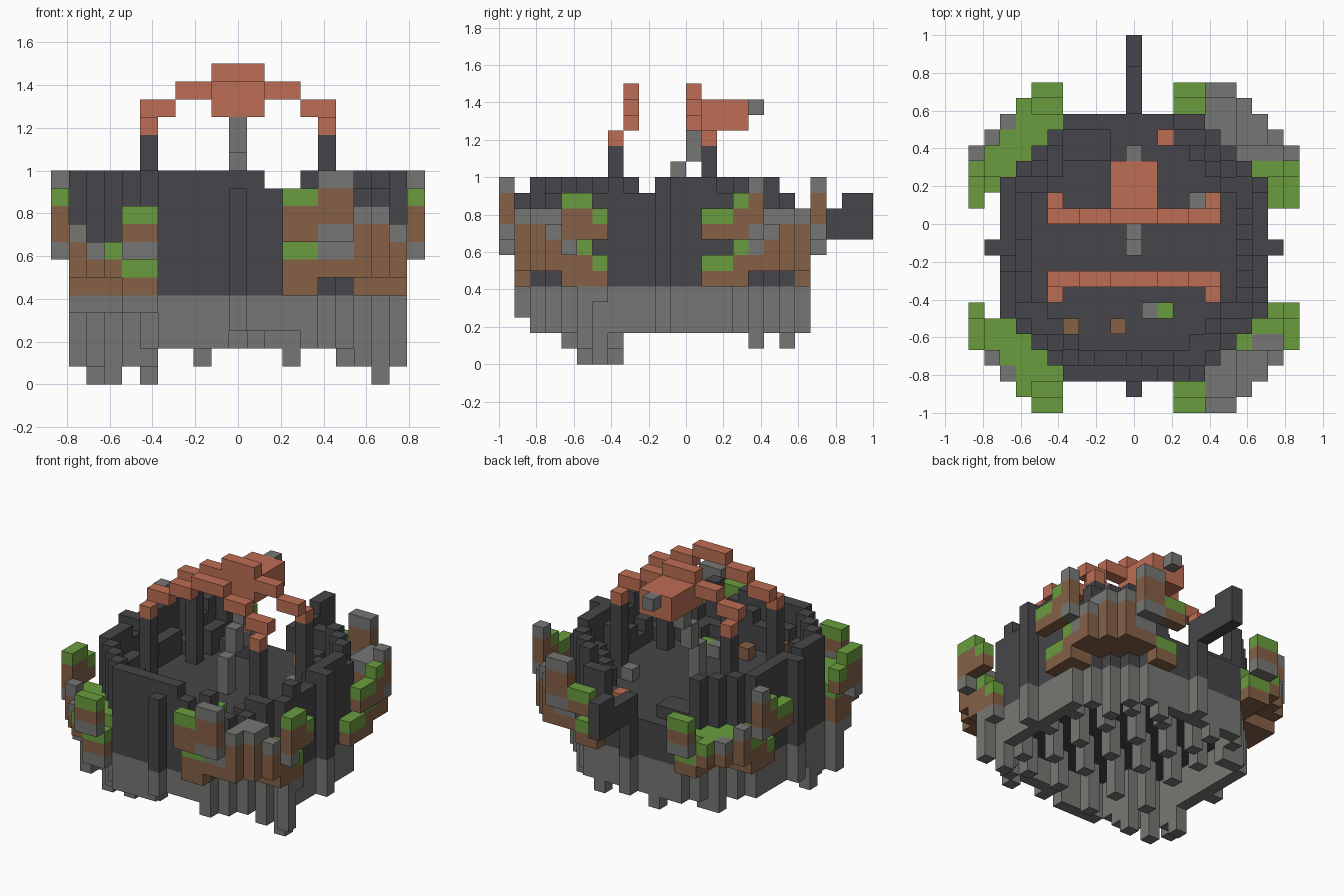
import bpy, bmesh, random
from mathutils import Vector

if "Cube" in bpy.data.objects:
    bpy.data.objects.remove(bpy.data.objects["Cube"])
random.seed(4)
U = 1 / 12  # block size

COLOURS = {
    "dark_stone": (0.062, 0.062, 0.069),
    "grey_stone": (0.183, 0.183, 0.173),
    "terracotta": (0.51, 0.155, 0.088),
    "brown_earth": (0.235, 0.118, 0.062),
    "green_grass": (0.142, 0.335, 0.05),
}
NAMES = list(COLOURS)
DARK, GREY, TERRA, BROWN, GREEN = range(len(NAMES))
materials = []
for name, rgb in COLOURS.items():
    m = bpy.data.materials.new(name)
    m.use_nodes = True
    m.diffuse_color = (*rgb, 1)
    bsdf = m.node_tree.nodes["Principled BSDF"]
    bsdf.inputs["Base Color"].default_value = (*rgb, 1)
    bsdf.inputs["Roughness"].default_value = 0.9
    materials.append(m)

parts = {}   # part name -> {cell: colour}
owner = {}   # cell -> part name


def fill(part, xs, ys, zs, colour):
    """Fill an inclusive range of blocks; the body centre is cell x=0, y=0."""
    for x in range(xs[0], xs[1] + 1):
        for y in range(ys[0], ys[1] + 1):
            for z in range(zs[0], zs[1] + 1):
                c = (x, y, z)
                if c not in owner:
                    owner[c] = part
                    parts.setdefault(part, {})[c] = colour


def column(part, x, y, lo, hi, colour):
    fill(part, (x, x), (y, y), (lo, hi), colour)


def in_disc(x, y):
    return x * x + y * y <= 80


def drop(x, y):
    """Lowest block of a hanging column."""
    if y == -8 and 0 <= x <= 3:
        return 3
    deep_x = x <= -5 or x >= 6 or x in (-2, 3)
    deep_y = -7 <= y <= -3 or y >= 6
    return 1 if deep_x and deep_y else 2


def wall_top(x, y):
    """Ragged wall height: lower at the front corner."""
    if x > 1 and y < -3:
        top = random.choice((9, 10, 11))
    else:
        top = random.choice((10, 11, 11, 11, 11, 11, 11))
    return min(top, 10) if x in (2, 3) or y == 8 else top


# Bowl: dark floor and ragged wall over a grey skirt with hanging columns
R = range(-8, 9)
for x in R:
    for y in R:
        if not in_disc(x, y):
            continue
        rim = not all(in_disc(x + dx, y + dy)
                      for dx, dy in ((1, 0), (-1, 0), (0, 1), (0, -1)))
        gap = -4 <= x <= 2 and y >= 6
        column("bowl_floor", x, y, 5, 7, DARK)
        if rim:
            if not gap:
                column("bowl_wall", x, y, 8, wall_top(x, y), DARK)
            column("skirt", x, y, drop(x, y) if random.random() < 0.6 else max(2, drop(x, y)),
                   4, GREY)
        else:
            if x * x + y * y > 46 and not gap:
                column("bowl_wall", x, y, 8, random.choice((8, 8, 9, 10)), DARK)
            if x % 3 == 1 and y % 3 == 0:
                column("hanging_columns", x, y, drop(x, y), 4, GREY)
fill("bowl_step", (-4, -2), (6, 7), (8, 8), DARK)

# Longest hanging columns
for x, y in ((-8, -3), (-7, -5), (-5, -5), (8, -4)):
    column("long_columns", x, y, 0, 4, GREY)

# Side and front buttresses
for x, y, lo in ((-9, 0, 2), (9, 0, 2), (0, -9, 3)):
    column("buttress", x, y, 5, 11 if x else 10, DARK)
    column("buttress", x, y, lo, 4, GREY)
for x in (-9, 9):
    column("buttress", x, -5, 1, 3, GREY)

# Tail spike at the back
column("tail", 0, 9, 2, 4, GREY)
column("tail", 0, 9, 5, 9, DARK)
fill("tail", (0, 0), (10, 11), (8, 9), DARK)
fill("tail", (0, 0), (12, 13), (8, 10), DARK)


# Layered earth clumps around the four corners
def clump(x, y):
    a, b = abs(x), abs(y)
    left, back = x < 0, y > 0
    r2 = a * a + b * b
    if r2 <= 80 or r2 > 136 or min(a, b) < 3:
        return
    if left and a < 5 or b < 4 and not back:
        return
    if left and a == 9 and (b == 3 or b == 4 and not back):
        return
    if left:
        cap = GREY if a + b == 16 and a >= 8 and (back or a < 10) else GREEN
    else:
        cap = GREY if a >= 5 and b >= 6 and (back or (a, b) not in ((7, 6), (10, 6))) else GREEN
    foot = BROWN
    if b == 10:                     # raised blocks at front and back
        lo, hi = (7, 9) if left else (8, 9 if back else 10)
        foot = BROWN if a < 5 else GREY
    elif a == 10:                   # raised blocks at the sides
        lo = 7 if b == 6 and not back else 8
        hi = 10 if b >= 5 else 9
        foot = GREY if b == 6 else BROWN
    else:                           # low ledge along the bowl
        lo, hi = 5, 7
        if min(a, b) >= 7:
            hi = 9 if not left and a < 9 else 8 if a == 9 else 7
        elif left and b >= 9 or a == 9 and b <= 4 or back and b == 9 and a <= 4:
            hi = 6
        if left and b >= 7 and a >= 7:
            lo = 6
        elif not left and a >= 5 and b >= (6 if back else 7):
            lo = 6
        elif not back and (left or a == 9 and b <= 5):
            lo, foot = 4, GREY
    if max(a, b) == 10 and cap == GREY:
        hi = 11
    column("earth_clump", x, y, lo, lo, foot)
    column("earth_clump", x, y, lo + 1, hi - 1, BROWN)
    column("earth_clump", x, y, hi, hi, cap)


for x in range(-10, 11):
    for y in range(-10, 11):
        clump(x, y)

# Two arches on dark posts
for part, y, post_y, key_lo in (("front_arch", -2, -3, 17), ("back_arch", 2, 3, 15)):
    fill(part, (-1, 1), (y, y), (key_lo, 17), TERRA)
    for s in (-1, 1):
        fill(part, tuple(sorted((2 * s, 3 * s))), (y, y), (16, 16), TERRA)
        fill(part, tuple(sorted((4 * s, 5 * s))), (y, y), (15, 15), TERRA)
        column(part, 5 * s, post_y, 14, 14, TERRA)
        column("arch_post", 5 * s, post_y, 8, 13, DARK)

# Head box with a grey tip, on a stepped stalk
fill("head_box", (-1, 1), (3, 5), (15, 16), TERRA)
column("head_tip", 0, 6, 16, 16, GREY)
for y, lo, hi in ((0, 8, 10), (1, 11, 12), (2, 13, 14)):
    column("stalk", 0, y, lo, hi, GREY)

# Loose blocks on the floor
for x, y, hi, colour in ((4, 3, 8, GREY), (1, -4, 8, GREY), (2, -4, 8, GREEN),
                         (-4, -5, 9, BROWN), (-1, -5, 8, BROWN), (2, 7, 8, TERRA)):
    column("loose_block", x, y, 8, hi, colour)

# Mesh every part from its exposed block sides
AXES = [Vector(d) for d in ((1, 0, 0), (0, 1, 0), (0, 0, 1))]


def build(part, cells):
    bm = bmesh.new()
    for cell, colour in cells.items():
        centre = Vector((cell[0], cell[1] - 1.5, cell[2] + 0.5))
        for i in range(3):
            for s in (-1, 1):
                n = AXES[i] * s
                if tuple(int(c + d) for c, d in zip(cell, n)) in owner:
                    continue
                u, w = AXES[(i + 1) % 3] / 2, AXES[(i + 2) % 3] / 2 * s
                mid = centre + n / 2
                corners = (mid - u - w, mid + u - w, mid + u + w, mid - u + w)
                f = bm.faces.new([bm.verts.new(p * U) for p in corners])
                f.material_index = colour
    bmesh.ops.remove_doubles(bm, verts=bm.verts, dist=U / 100)
    mesh = bpy.data.meshes.new(part)
    bm.to_mesh(mesh)
    bm.free()
    for m in materials:
        mesh.materials.append(m)
    bpy.context.collection.objects.link(bpy.data.objects.new(part, mesh))


for part, cells in parts.items():
    build(part, cells)
